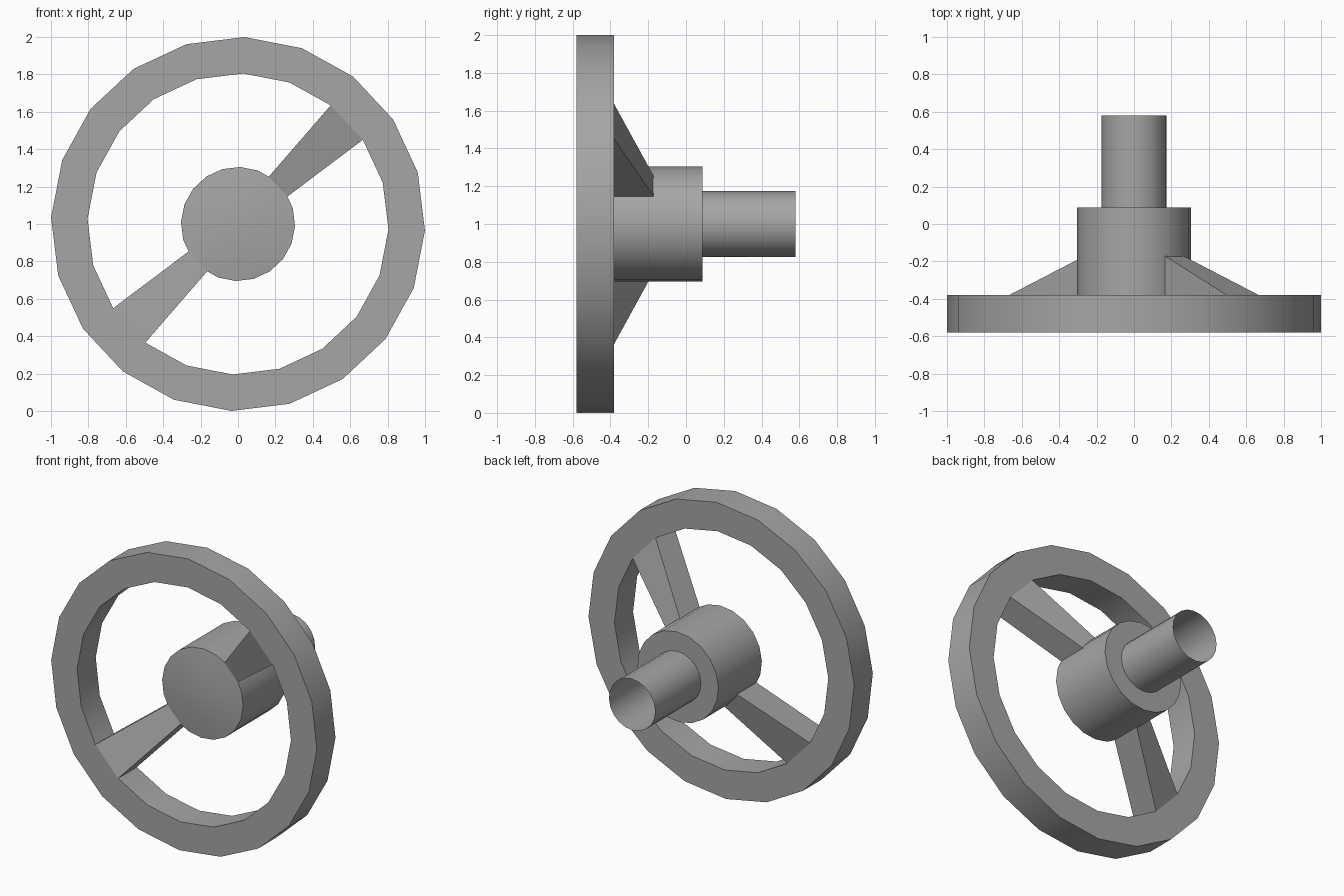
import bpy, bmesh
from math import cos, sin, radians, pi

if "Cube" in bpy.data.objects:
    bpy.data.objects.remove(bpy.data.objects["Cube"], do_unlink=True)

SIDES = 20
PHASE = radians(-2)
AXIS_Z = 1.0

grey = bpy.data.materials.new("plain grey")
grey.use_nodes = True
grey.diffuse_color = (0.38, 0.38, 0.38, 1)
grey.node_tree.nodes["Principled BSDF"].inputs["Base Color"].default_value = (0.38, 0.38, 0.38, 1)


def point(radius, angle, y):
    """Position around the wheel axis, which runs along y."""
    return (radius * cos(angle), y, AXIS_Z + radius * sin(angle))


def finish(name, bm):
    bmesh.ops.recalc_face_normals(bm, faces=bm.faces[:])
    mesh = bpy.data.meshes.new(name)
    bm.to_mesh(mesh)
    bm.free()
    mesh.materials.append(grey)
    obj = bpy.data.objects.new(name, mesh)
    bpy.context.collection.objects.link(obj)
    bpy.ops.object.select_all(action="DESELECT")
    obj.select_set(True)
    bpy.context.view_layer.objects.active = obj
    bpy.ops.object.shade_smooth_by_angle(angle=radians(30))
    return obj


def lathe(name, profile, closed=False):
    """Turn (radius, y) points around the axis; radius 0 makes a pole."""
    bm = bmesh.new()
    loops = []
    for radius, y in profile:
        if radius == 0:
            loops.append([bm.verts.new((0, y, AXIS_Z))] * SIDES)
        else:
            loops.append([bm.verts.new(point(radius, PHASE + 2 * pi * i / SIDES, y))
                          for i in range(SIDES)])
    pairs = list(zip(loops, loops[1:]))
    if closed:
        pairs.append((loops[-1], loops[0]))
    for a, b in pairs:
        for i in range(SIDES):
            j = (i + 1) % SIDES
            corners = list(dict.fromkeys((a[i], a[j], b[j], b[i])))
            bm.faces.new(corners)
    return finish(name, bm)


def spoke(name, turn):
    """Flared arm sloping from the rim back to the hub."""
    bm = bmesh.new()
    sections = []
    for radius, low, high, front, back in ((0.30, 29, 57, -0.38, -0.17),
                                           (0.805, 34, 52, -0.58, -0.38)):
        a, b = radians(low) + turn, radians(high) + turn
        sections.append([bm.verts.new(point(radius, ang, y))
                         for ang, y in ((a, front), (b, front), (b, back), (a, back))])
    inner, outer = sections
    for i in range(4):
        j = (i + 1) % 4
        bm.faces.new((inner[i], inner[j], outer[j], outer[i]))
    bm.faces.new(inner)
    bm.faces.new(outer)
    return finish(name, bm)


# Rim
lathe("wheel_rim", [(1.0, -0.58), (1.0, -0.38), (0.805, -0.38), (0.805, -0.58)], closed=True)

# Hub with a shallow domed front, and the hollow column open at the back
lathe("hub_and_column", [(0, -0.405), (0.16, -0.398), (0.305, -0.38), (0.305, 0.087),
                         (0.174, 0.087), (0.174, 0.58)])

# Two opposite spokes
spoke("upper_left_spoke", 0)
spoke("lower_right_spoke", pi)
